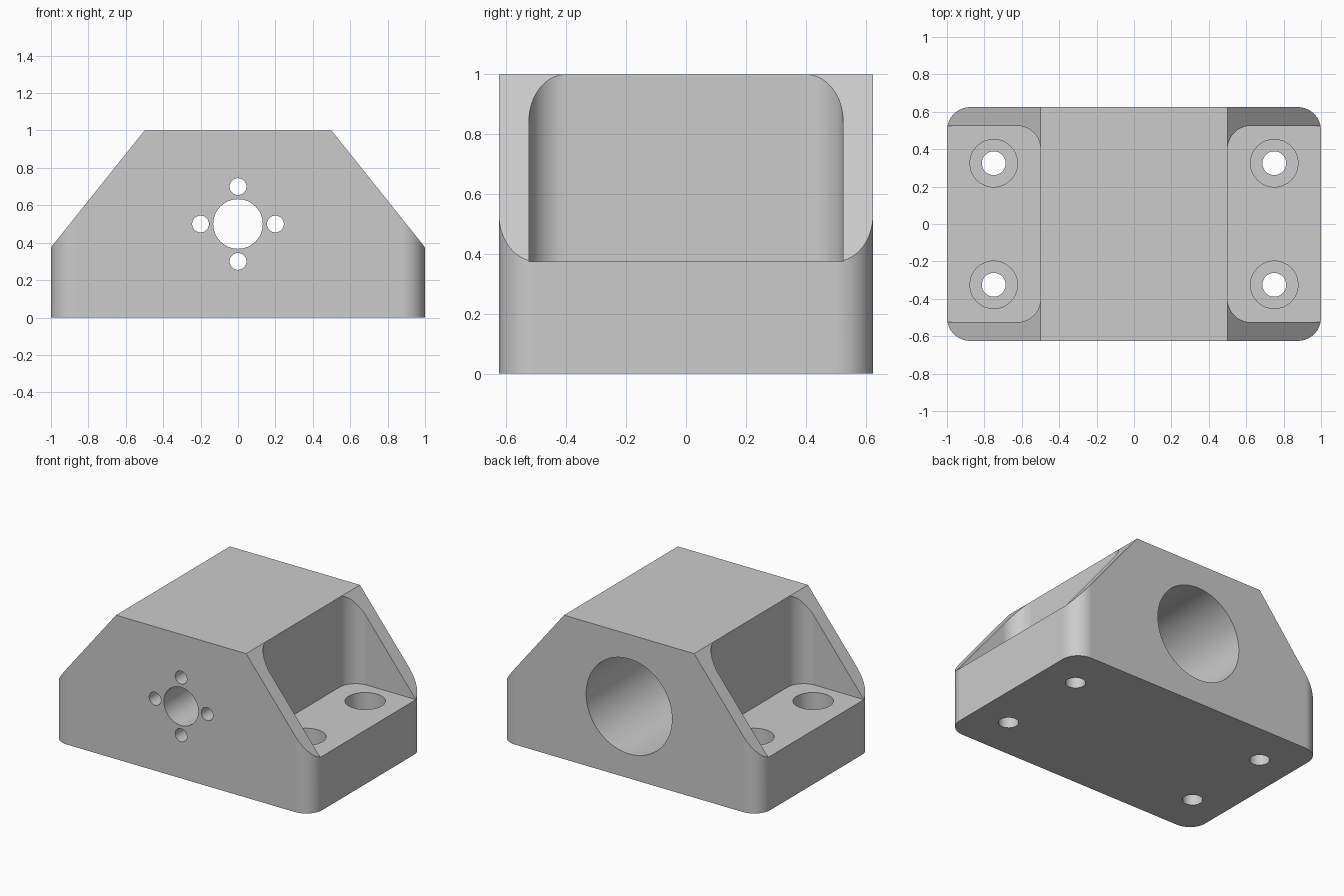
import bpy, bmesh, math
from mathutils import Vector

if "Cube" in bpy.data.objects:
    bpy.data.objects.remove(bpy.data.objects["Cube"], do_unlink=True)

grey = bpy.data.materials.new("light_grey_metal")
grey.use_nodes = True
grey.diffuse_color = (0.6, 0.6, 0.6, 1)
grey.node_tree.nodes["Principled BSDF"].inputs["Base Color"].default_value = (0.6, 0.6, 0.6, 1)


def prism(name, points, direction):
    """Extrude a planar outline along a direction into a closed solid."""
    bm = bmesh.new()
    face = bm.faces.new([bm.verts.new(p) for p in points])
    ext = bmesh.ops.extrude_face_region(bm, geom=[face])["geom"]
    verts = [g for g in ext if isinstance(g, bmesh.types.BMVert)]
    bmesh.ops.translate(bm, verts=verts, vec=Vector(direction))
    bmesh.ops.recalc_face_normals(bm, faces=bm.faces)
    mesh = bpy.data.meshes.new(name)
    bm.to_mesh(mesh)
    bm.free()
    mesh.materials.append(grey)
    obj = bpy.data.objects.new(name, mesh)
    bpy.context.collection.objects.link(obj)
    return obj


def rounded_box(name, cx, half_x, half_y, z0, z1, r=0.125, steps=16):
    """Box with rounded vertical edges."""
    pts = []
    for q, (sx, sy) in enumerate([(1, 1), (-1, 1), (-1, -1), (1, -1)]):
        for i in range(steps + 1):
            a = (q + i / steps) * math.pi / 2
            pts.append((cx + sx * (half_x - r) + r * math.cos(a),
                        sy * (half_y - r) + r * math.sin(a), z0))
    return prism(name, pts, (0, 0, z1 - z0))


def hole(name, centre, r, direction, sides=64):
    """Cylinder starting at centre and running along y or z."""
    c, d = Vector(centre), Vector(direction)
    side = Vector((0, 0, 1)) if d.y else Vector((0, 1, 0))
    angles = [2 * math.pi * i / sides for i in range(sides)]
    pts = [c + Vector((r * math.cos(a), 0, 0)) + side * r * math.sin(a) for a in angles]
    return prism(name, pts, direction)


def boolean(target, tool, operation="DIFFERENCE"):
    mod = target.modifiers.new("cut", "BOOLEAN")
    mod.operation, mod.solver, mod.object = operation, "EXACT", tool
    bpy.context.view_layer.objects.active = target
    bpy.ops.object.modifier_apply(modifier=mod.name)
    bpy.data.objects.remove(tool, do_unlink=True)


# Block with rounded corners, trimmed to the sloping front profile
block = rounded_box("mounting_block", 0, 1, 0.625, 0, 1.2)
profile = [(-1.1, -0.1), (1.1, -0.1), (1.1, 0.25), (0.5, 1), (-0.5, 1), (-1.1, 0.25)]
boolean(block, prism("profile_trim", [(x, -0.8, z) for x, z in profile], (0, 1.6, 0)), "INTERSECT")

# Side pockets with counterbored bolt holes
for sx in (-1, 1):
    boolean(block, rounded_box("pocket", sx, 0.5, 0.525, 0.375, 1.3))
    for sy in (-1, 1):
        x, y = sx * 0.75, sy * 0.325
        boolean(block, hole("counterbore", (x, y, 0.175), 0.127, (0, 0, 0.4)))
        boolean(block, hole("bolt_hole", (x, y, -0.1), 0.0635, (0, 0, 0.5)))

# Large rear bore, front shaft hole and four screw holes around it
boolean(block, hole("rear_bore", (0, 0.8, 0.5), 0.33, (0, -1.05, 0), 96))
boolean(block, hole("shaft_hole", (0, -0.8, 0.5), 0.1325, (0, 0.9, 0)))
for i in range(4):
    a = i * math.pi / 2
    centre = (0.2 * math.cos(a), -0.8, 0.5 + 0.2 * math.sin(a))
    boolean(block, hole("screw_hole", centre, 0.045, (0, 0.9, 0), 40))

# Smooth curved walls, crisp edges
bpy.ops.object.select_all(action="DESELECT")
block.select_set(True)
bpy.context.view_layer.objects.active = block
bpy.ops.object.shade_smooth_by_angle(angle=math.radians(30))
weighted = block.modifiers.new("weighted_normals", "WEIGHTED_NORMAL")
weighted.keep_sharp = True
